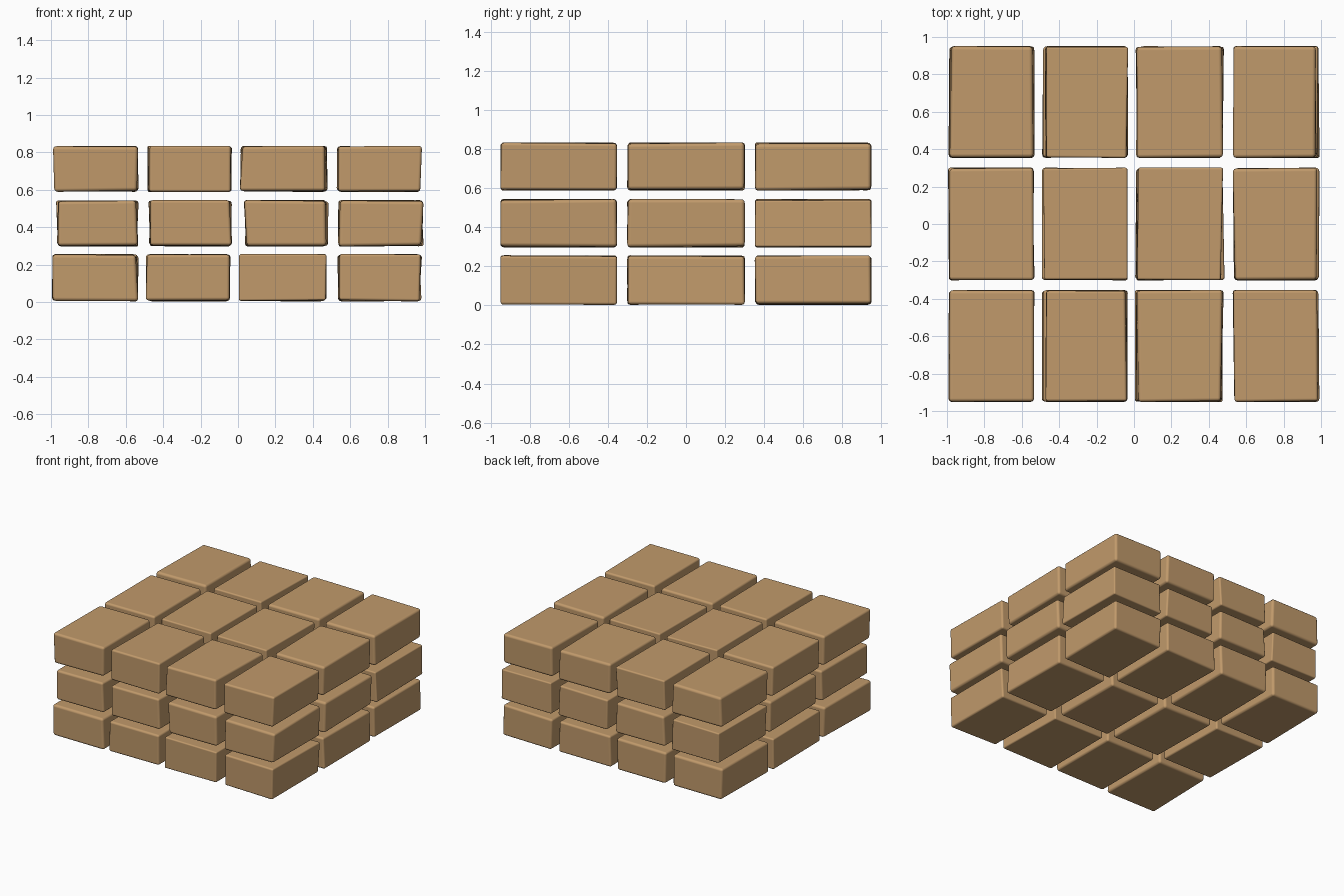
import bpy, bmesh, random

if "Cube" in bpy.data.objects:
    bpy.data.objects.remove(bpy.data.objects["Cube"])

random.seed(4)

mat = bpy.data.materials.new("tan clay")
mat.diffuse_color = (0.533, 0.323, 0.147, 1)
mat.use_nodes = True
mat.node_tree.nodes["Principled BSDF"].inputs["Base Color"].default_value = mat.diffuse_color

# spans of the columns (x) on each layer, rows (y) and layers (z)
COLS = [
    [(-0.995, -0.53), (-0.495, -0.035), (0.0, 0.475), (0.53, 0.985)],
    [(-0.975, -0.53), (-0.48, -0.03), (0.03, 0.485), (0.53, 0.995)],
    [(-0.99, -0.53), (-0.485, -0.03), (0.01, 0.48), (0.525, 0.985)],
]
ROWS = [(-0.952, -0.352), (-0.302, 0.302), (0.352, 0.952)]
LAYERS = [(0.003, 0.258), (0.296, 0.546), (0.588, 0.836)]


def block(name, xs, ys, zs):
    """One hand-cut block: box with slightly uneven corners and soft edges."""
    bm = bmesh.new()
    bmesh.ops.create_cube(bm, size=1)
    for v in bm.verts:
        for axis, span, wobble in ((0, xs, 0.018), (1, ys, 0.006), (2, zs, 0.008)):
            side = 1 if v.co[axis] > 0 else 0
            inward = -1 if side else 1
            v.co[axis] = span[side] + inward * random.uniform(0, wobble)
    mesh = bpy.data.meshes.new(name)
    bm.to_mesh(mesh)
    bm.free()
    mesh.materials.append(mat)
    ob = bpy.data.objects.new(name, mesh)
    bpy.context.collection.objects.link(ob)
    bev = ob.modifiers.new("soft edges", 'BEVEL')
    bev.width = random.uniform(0.01, 0.02)
    bev.segments = 3
    bev.limit_method = 'NONE'
    bev.harden_normals = True
    for p in mesh.polygons:
        p.use_smooth = True
    return ob


# stack of 4 x 3 x 3 blocks
for k, zs in enumerate(LAYERS):
    for j, ys in enumerate(ROWS):
        for i, xs in enumerate(COLS[k]):
            block(f"block_layer{k + 1}_row{j + 1}_col{i + 1}", xs, ys, zs)
